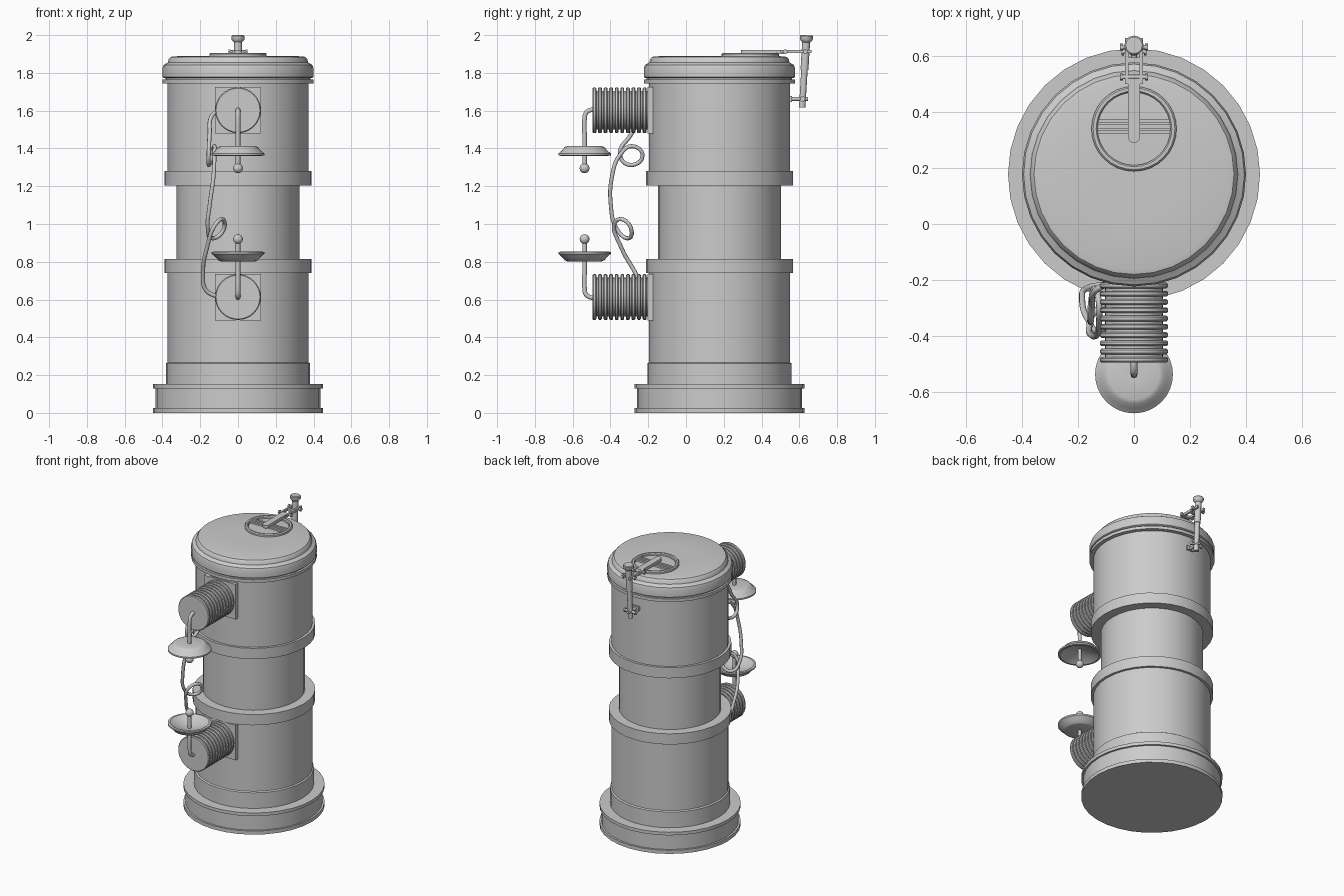
import bpy, bmesh, math
from mathutils import Vector

if "Cube" in bpy.data.objects:
    bpy.data.objects.remove(bpy.data.objects["Cube"])

CY = 0.177  # y of the barrel axis


def finish(name, bm, loc=(0, 0, 0), rot=(0, 0, 0), angle=35):
    bmesh.ops.recalc_face_normals(bm, faces=bm.faces)
    me = bpy.data.meshes.new(name)
    bm.to_mesh(me)
    bm.free()
    ob = bpy.data.objects.new(name, me)
    ob.location, ob.rotation_euler = loc, rot
    bpy.context.collection.objects.link(ob)
    bpy.context.view_layer.objects.active = ob
    ob.select_set(True)
    bpy.ops.object.shade_smooth_by_angle(angle=math.radians(angle))
    ob.select_set(False)
    return ob


def lathe(name, prof, loc=(0, 0, 0), rot=(0, 0, 0), n=32, closed=False):
    """Revolve (radius, height) pairs; open profiles get capped ends."""
    bm = bmesh.new()
    rings = [[bm.verts.new((r * math.cos(2 * math.pi * i / n),
                            r * math.sin(2 * math.pi * i / n), z)) for i in range(n)]
             for r, z in prof]
    pairs = list(zip(rings, rings[1:])) + ([(rings[-1], rings[0])] if closed else [])
    for a, b in pairs:
        for i in range(n):
            j = (i + 1) % n
            bm.faces.new((a[i], a[j], b[j], b[i]))
    if not closed:
        bm.faces.new(rings[0])
        bm.faces.new(rings[-1])
    return finish(name, bm, loc, rot)


def box(name, lo, hi):
    bm = bmesh.new()
    bmesh.ops.create_cube(bm, size=1)
    for v in bm.verts:
        v.co = Vector([(l + h) / 2 + c * (h - l) for c, l, h in zip(v.co, lo, hi)])
    return finish(name, bm)


def rod(name, a, b, r, n=12):
    a, b = Vector(a), Vector(b)
    d = b - a
    return lathe(name, [(r, 0), (r, d.length)], a, d.to_track_quat('Z', 'Y').to_euler(), n)


def tube(name, pts, r, res=6):
    cu = bpy.data.curves.new(name, 'CURVE')
    cu.dimensions = '3D'
    cu.bevel_depth, cu.bevel_resolution, cu.resolution_u = r, 2, res
    cu.use_fill_caps = True
    sp = cu.splines.new('BEZIER')
    sp.bezier_points.add(len(pts) - 1)
    for bp, p in zip(sp.bezier_points, pts):
        bp.co = p
        bp.handle_left_type = bp.handle_right_type = 'AUTO'
    ob = bpy.data.objects.new(name, cu)
    bpy.context.collection.objects.link(ob)


# Barrel: stepped plinth, drums, bands
lathe("barrel_body", [
    (.45, 0), (.45, .025), (.437, .025), (.437, .13), (.45, .13), (.45, .152),
    (.382, .152), (.382, .262), (.373, .268), (.373, .74), (.39, .74), (.39, .815),
    (.325, .815), (.325, 1.205), (.39, 1.205), (.39, 1.28), (.373, 1.28), (.373, 1.745),
    (.40, 1.745), (.40, 1.766), (.385, 1.766), (.385, 1.78)], (0, CY, 0))

# Lid with rounded shoulder and shallow crown
lathe("barrel_lid", [
    (.39, 1.772), (.40, 1.778), (.40, 1.825), (.394, 1.842), (.38, 1.85), (.371, 1.856),
    (.367, 1.872), (.357, 1.884), (.34, 1.888), (.15, 1.889)], (0, CY, 0))

# Two terminals, mirrored about the mid height
MID = 1.1075
for side, s in (("lower", 1), ("upper", -1)):
    def Z(z):
        return MID + s * (z - MID)
    zc = Z(.613)
    box(side + "_mount_plate", (-.123, -.203, zc - .123), (.123, -.17, zc + .123))
    # Ribbed coil housing along -y
    prof, step = [], .295 / 10
    for i in range(10):
        a = i * step
        prof += [(.103, a), (.103, a + .009), (.116, a + .009), (.121, a + .014),
                 (.121, a + step - .005), (.116, a + step)]
    lathe(side + "_ribbed_coil", prof, (0, -.2, zc), (math.pi / 2, 0, 0))
    # Bent electrode, dish and ball
    tube(side + "_electrode", [(0, -.48, Z(.61)), (0, -.51, Z(.613)), (0, -.53, Z(.628)),
                               (0, -.537, Z(.66)), (0, -.537, Z(.75)), (0, -.537, Z(.92))], .012)
    lathe(side + "_dish", [(r, Z(z)) for r, z in (
        (.012, .806), (.09, .802), (.105, .808), (.122, .828), (.139, .842), (.139, .852),
        (.125, .854), (.105, .842), (.05, .822), (.012, .815))], (0, -.537, 0), closed=True)
    bm = bmesh.new()
    bmesh.ops.create_uvsphere(bm, u_segments=16, v_segments=10, radius=.026)
    finish(side + "_ball", bm, (0, -.537, Z(.92)))

# Looping cable between the terminals
tube("looping_cable", [
    (-.10, -.215, 1.605), (-.14, -.24, 1.57), (-.15, -.29, 1.475), (-.155, -.35, 1.37),
    (-.155, -.30, 1.313), (-.14, -.23, 1.36), (-.125, -.285, 1.412), (-.125, -.35, 1.365),
    (-.13, -.392, 1.25), (-.15, -.398, 1.10), (-.16, -.37, .98), (-.14, -.315, .925),
    (-.085, -.287, .955), (-.075, -.325, 1.02), (-.11, -.375, 1.01), (-.165, -.34, .87),
    (-.185, -.265, .735), (-.17, -.23, .65), (-.10, -.215, .61)], .011)

# Vent ring with slats on the lid
RY = .34
lathe("vent_ring", [(.152, 1.882), (.152, 1.9), (.146, 1.906), (.135, 1.906), (.13, 1.9),
                    (.13, 1.882)], (0, RY, 0), closed=True)
for i in range(3):
    y = .328 + i * .02
    box(f"vent_slat_{i}", (-.132, y - .007, 1.884), (.132, y + .007, 1.9))

# Flat handle with a rounded end
bm = bmesh.new()
outline = [(.022 * math.cos(t), .312 + .022 * math.sin(t))
           for t in [math.pi + math.pi * k / 8 for k in range(9)]] + [(.022, .52), (-.022, .52)]
face = bm.faces.new([bm.verts.new((x, y, 1.9)) for x, y in outline])
up = bmesh.ops.extrude_face_region(bm, geom=[face])["geom"]
bmesh.ops.translate(bm, vec=(0, 0, .02), verts=[g for g in up if isinstance(g, bmesh.types.BMVert)])
finish("latch_handle", bm)

# Side links and hinge pins
for x in (-.026, .026):
    box("latch_link", (x - .006, .5, 1.904), (x + .006, .665, 1.922))
for name, y in (("front_hinge_pin", .525), ("rear_hinge_pin", .632)):
    rod(name, (-.05, y, 1.912), (.05, y, 1.912), .008)
    for x in (-.05, .04):
        rod(name + "_nut", (x, y, 1.912), (x + .01, y, 1.912), .013, 6)
box("latch_crossbar", (-.026, .575, 1.905), (.026, .595, 1.92))

# Tilted latch post with faceted knob
tilt = math.atan2(.02, .33)
lathe("latch_post", [(.017, 0), (.017, .2), (.021, .2), (.021, .345), (.026, .35), (.034, .36),
                     (.035, .378), (.03, .383)], (0, .615, 1.617), (-tilt, 0, 0), 12)

# Lower catch bolted to the drum
rod("catch_bolt", (0, .53, 1.662), (0, .645, 1.662), .01)
rod("catch_pin", (-.045, .617, 1.662), (.045, .617, 1.662), .009)
for x in (-.045, .035):
    rod("catch_nut", (x, .617, 1.662), (x + .01, .617, 1.662), .015, 6)
box("catch_bracket", (-.025, .535, 1.647), (.025, .56, 1.677))
